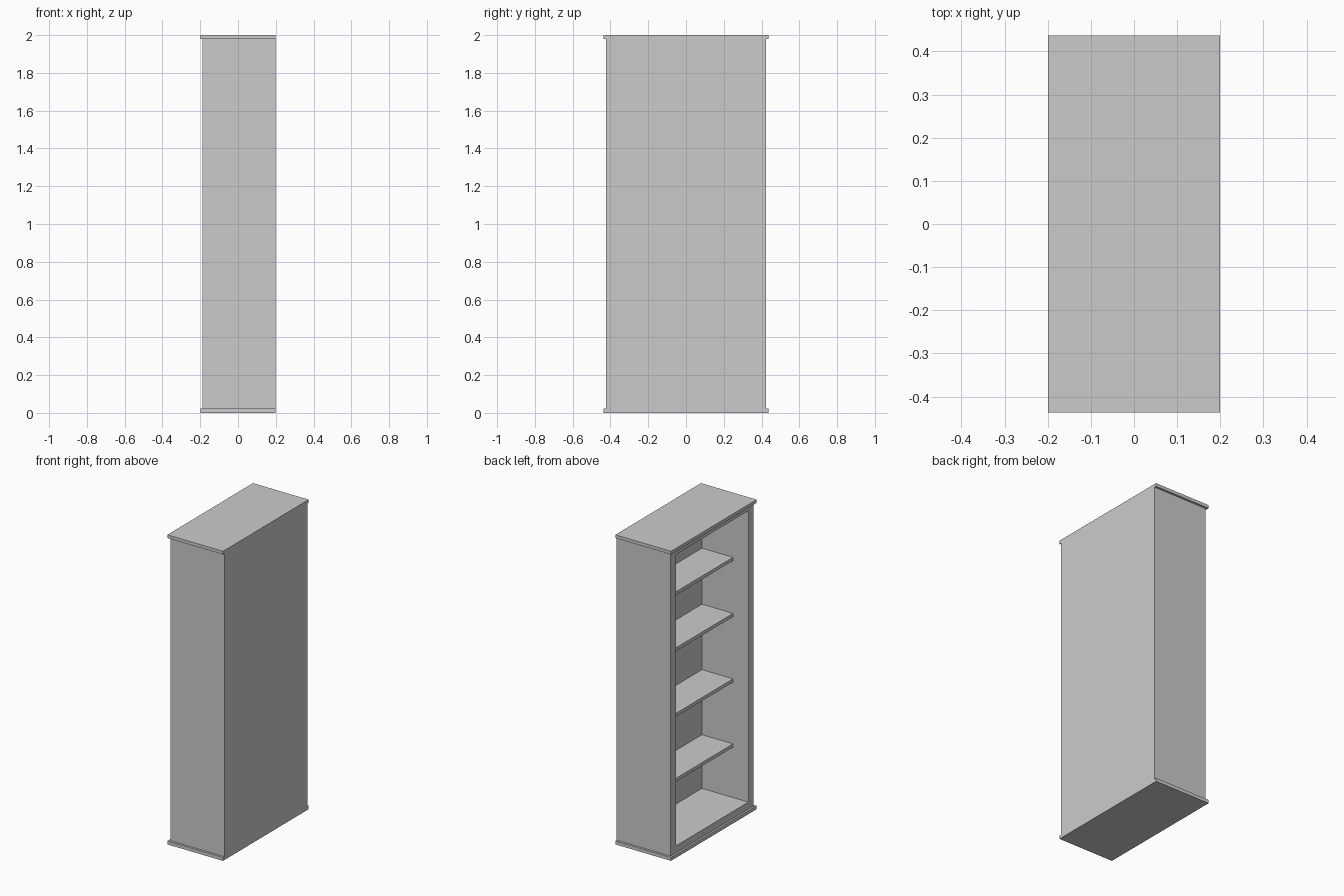
import bpy, bmesh

if "Cube" in bpy.data.objects:
    bpy.data.objects.remove(bpy.data.objects["Cube"])

HALF_X, HALF_Y = 0.199, 0.437   # plate half sizes
BODY_FRONT, BODY_Y = -0.187, 0.423
OPEN_Y, FLOOR_Z, CEIL_Z, INNER_BACK = 0.37, 0.068, 1.95, 0.145


def box_bmesh(lo, hi):
    bm = bmesh.new()
    bmesh.ops.create_cube(bm, size=1)
    for v in bm.verts:
        v.co = [hi[i] if v.co[i] > 0 else lo[i] for i in range(3)]
    return bm


def finish(name, bm):
    bmesh.ops.recalc_face_normals(bm, faces=bm.faces)
    mesh = bpy.data.meshes.new(name)
    bm.to_mesh(mesh)
    bm.free()
    obj = bpy.data.objects.new(name, mesh)
    bpy.context.collection.objects.link(obj)
    return obj


# Carcass: one box with the open side (-x) inset and pushed inwards
bm = box_bmesh((BODY_FRONT, -BODY_Y, 0), (HALF_X, BODY_Y, 2))
bm.normal_update()
face = min(bm.faces, key=lambda f: f.calc_center_median().x)
bmesh.ops.inset_region(bm, faces=[face], thickness=0.05)
for v in face.verts:
    v.co.y = OPEN_Y if v.co.y > 0 else -OPEN_Y
    v.co.z = CEIL_Z if v.co.z > 1 else FLOOR_Z
new = bmesh.ops.extrude_discrete_faces(bm, faces=[face])["faces"][0]
for v in new.verts:
    v.co.x = INNER_BACK
finish("carcass", bm)

# Overhanging plates, flush with the back panel
for name, z0, z1 in (("base_plate", 0, 0.022), ("top_plate", 1.979, 2)):
    finish(name, box_bmesh((-HALF_X, -HALF_Y, z0), (HALF_X, HALF_Y, z1)))

# Shelves, set back from the opening
for i, top in enumerate((0.415, 0.835, 1.258, 1.62), 1):
    finish(f"shelf_{i}", box_bmesh((-0.077, -OPEN_Y, top - 0.022),
                                   (INNER_BACK, OPEN_Y, top)))
